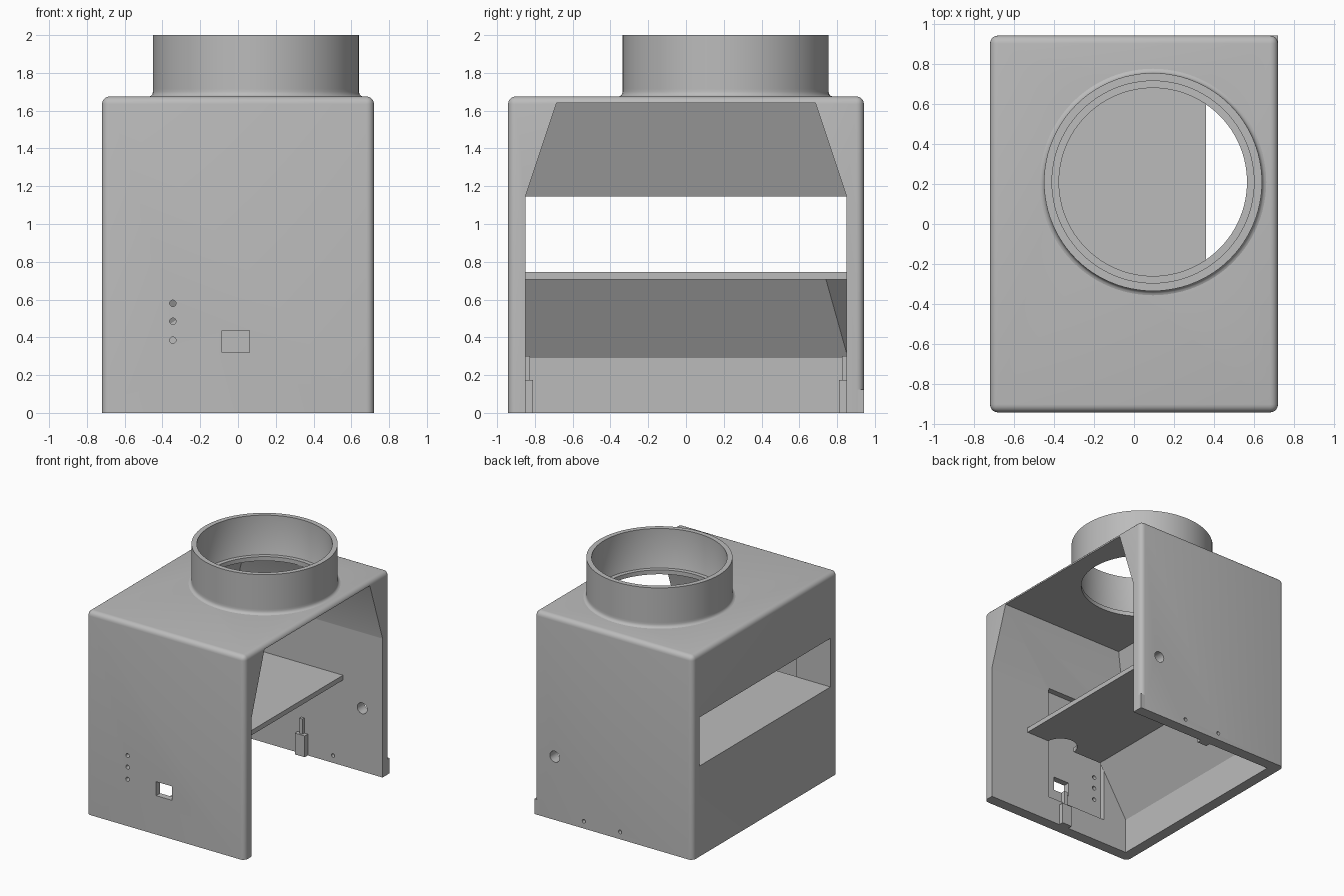
import bpy, bmesh, math
from mathutils import Matrix, Vector

if "Cube" in bpy.data.objects:
    bpy.data.objects.remove(bpy.data.objects["Cube"])

grey = bpy.data.materials.new("light grey plastic")
grey.diffuse_color = (0.5, 0.5, 0.5, 1)
grey.use_nodes = True
grey.node_tree.nodes["Principled BSDF"].inputs["Base Color"].default_value = grey.diffuse_color
HOLE = (0.095, 0.21)  # centre of the round duct


def make(name, bm):
    bmesh.ops.recalc_face_normals(bm, faces=bm.faces[:])
    me = bpy.data.meshes.new(name)
    bm.to_mesh(me)
    bm.free()
    me.materials.append(grey)
    ob = bpy.data.objects.new(name, me)
    bpy.context.collection.objects.link(ob)
    return ob


def box(name, x0, x1, y0, y1, z0, z1):
    bm = bmesh.new()
    bmesh.ops.create_cube(bm, size=1)
    for v in bm.verts:
        v.co = [(a + b) / 2 + c * (b - a)
                for c, a, b in zip(v.co, (x0, y0, z0), (x1, y1, z1))]
    return make(name, bm)


def hull(name, pts):
    bm = bmesh.new()
    for p in pts:
        bm.verts.new(p)
    bmesh.ops.convex_hull(bm, input=bm.verts[:])
    bmesh.ops.dissolve_limit(bm, angle_limit=0.01, verts=bm.verts[:], edges=bm.edges[:])
    return make(name, bm)


def rod(name, r, p0, p1, seg=24):
    p0, p1 = Vector(p0), Vector(p1)
    d = p1 - p0
    bm = bmesh.new()
    m = Matrix.Translation((p0 + p1) / 2) @ d.to_track_quat('Z', 'Y').to_matrix().to_4x4()
    bmesh.ops.create_cone(bm, cap_ends=True, segments=seg, radius1=r, radius2=r,
                          depth=d.length, matrix=m)
    return make(name, bm)


def cut(ob, *cutters):
    for c in cutters:
        m = ob.modifiers.new(c.name, 'BOOLEAN')
        m.operation, m.solver, m.object = 'DIFFERENCE', 'EXACT', c
        bpy.context.view_layer.update()
        ev = ob.evaluated_get(bpy.context.evaluated_depsgraph_get())
        me = bpy.data.meshes.new_from_object(ev)
        ob.modifiers.clear()
        ob.data = me
        bpy.data.objects.remove(c)


def smooth(ob, angle=35):
    bpy.ops.object.select_all(action='DESELECT')
    ob.select_set(True)
    bpy.context.view_layer.objects.active = ob
    bpy.ops.object.shade_smooth_by_angle(angle=math.radians(angle))


# Housing block with rounded upright and top edges
bm = bmesh.new()
bmesh.ops.create_cube(bm, size=1)
for v in bm.verts:
    v.co = (v.co.x * 1.44, v.co.y * 1.884, (v.co.z + 0.5) * 1.675)
edges = [e for e in bm.edges if max(v.co.z for v in e.verts) > 1]
bmesh.ops.bevel(bm, geom=edges, offset=0.04, segments=5, profile=0.5, affect='EDGES')
housing = make("housing", bm)

# Hollow: straight lower part, tapering hood above, open to the right and below
cut(housing,
    box("hollow", -0.63, 0.9, -0.85, 0.85, -0.2, 1.145),
    hull("hood_hollow", [p for s in (-1, 1) for p in (
        (-0.63, s * 0.85, 1.14), (0.9, s * 0.85, 1.14),
        (-0.63, s * 0.85, 1.145), (0.9, s * 0.85, 1.145),
        (-0.42, s * 0.685, 1.64), (0.9, s * 0.685, 1.64))]),
    # Side slot and round duct opening
    box("side_slot", -0.9, -0.6, -0.85, 0.85, 0.745, 1.145),
    rod("duct_hole", 0.47, (*HOLE, 1.3), (*HOLE, 1.9), 96),
    # Recess, window and lamp holes in the front wall
    box("front_recess", -0.41, 0.15, -0.89, -0.8, 0.21, 1.17),
    box("front_window", -0.085, 0.06, -1.1, -0.8, 0.32, 0.435),
    *[rod("lamp_hole", 0.017, (-0.345, -1.1, z), (-0.345, -0.8, z), 16)
      for z in (0.385, 0.485, 0.58)],
    # Cable hole and screw holes in the back wall
    rod("cable_hole", 0.045, (0.535, 0.75, 0.52), (0.535, 1.1, 0.52)),
    *[rod("screw_hole", 0.015, (x, 0.75, 0.06), (x, 1.1, 0.06), 16)
      for x in (0.27, -0.06)])
smooth(housing)

# Round collar with flared foot, lathed
profile = [(0.47, 1.66), (0.5, 1.66), (0.505, 1.67), (0.505, 2.0), (0.545, 2.0), (0.545, 1.715)]
profile += [(0.57 - 0.025 * math.cos(a), 1.7 - 0.026 * math.sin(a))
            for a in (0, math.pi / 6, math.pi / 3, math.pi / 2)]
profile += [(0.56, 1.65), (0.47, 1.65)]
bm = bmesh.new()
N = 96
rings = [[bm.verts.new((HOLE[0] + r * math.cos(2 * math.pi * i / N),
                        HOLE[1] + r * math.sin(2 * math.pi * i / N), z))
          for i in range(N)] for r, z in profile]
for a, b in zip(rings, rings[1:] + rings[:1]):
    for i in range(N):
        j = (i + 1) % N
        bm.faces.new((a[i], a[j], b[j], b[i]))
smooth(make("collar", bm))

# Shelf with a rounded cable notch at the front wall
shelf = box("shelf", -0.7, 0.36, -0.855, 0.855, 0.705, 0.745)
cut(shelf, rod("notch", 0.13, (0.02, -0.86, 0.6), (0.02, -0.86, 0.9), 32))

# Sloped supports under the shelf
hull("shelf_support", [p for y in (-0.855, 0.855) for p in (
    (-0.63, y, 0.29), (-0.66, y, 0.29), (-0.66, y, 0.71), (-0.37, y, 0.71))])
hull("back_support", [(-0.64, 0.855, 0.29), (-0.64, 0.855, 0.71), (-0.64, 0.74, 0.71),
                      (-0.37, 0.74, 0.71), (0.05, 0.855, 0.71)])

# Snap posts on the front and back walls
for s, name in ((-1, "front_post"), (1, "back_post")):
    ys = sorted((s * 0.86, s * 0.81))
    box(name, -0.05, 0.04, *ys, 0.0, 0.175)
    ys = sorted((s * 0.86, s * 0.825))
    box(name + "_rib", -0.02, 0.01, *ys, 0.175, 0.3)

# Square foot at the back right corner
box("corner_foot", 0.675, 0.719, 0.895, 0.942, 0.0, 0.125)
